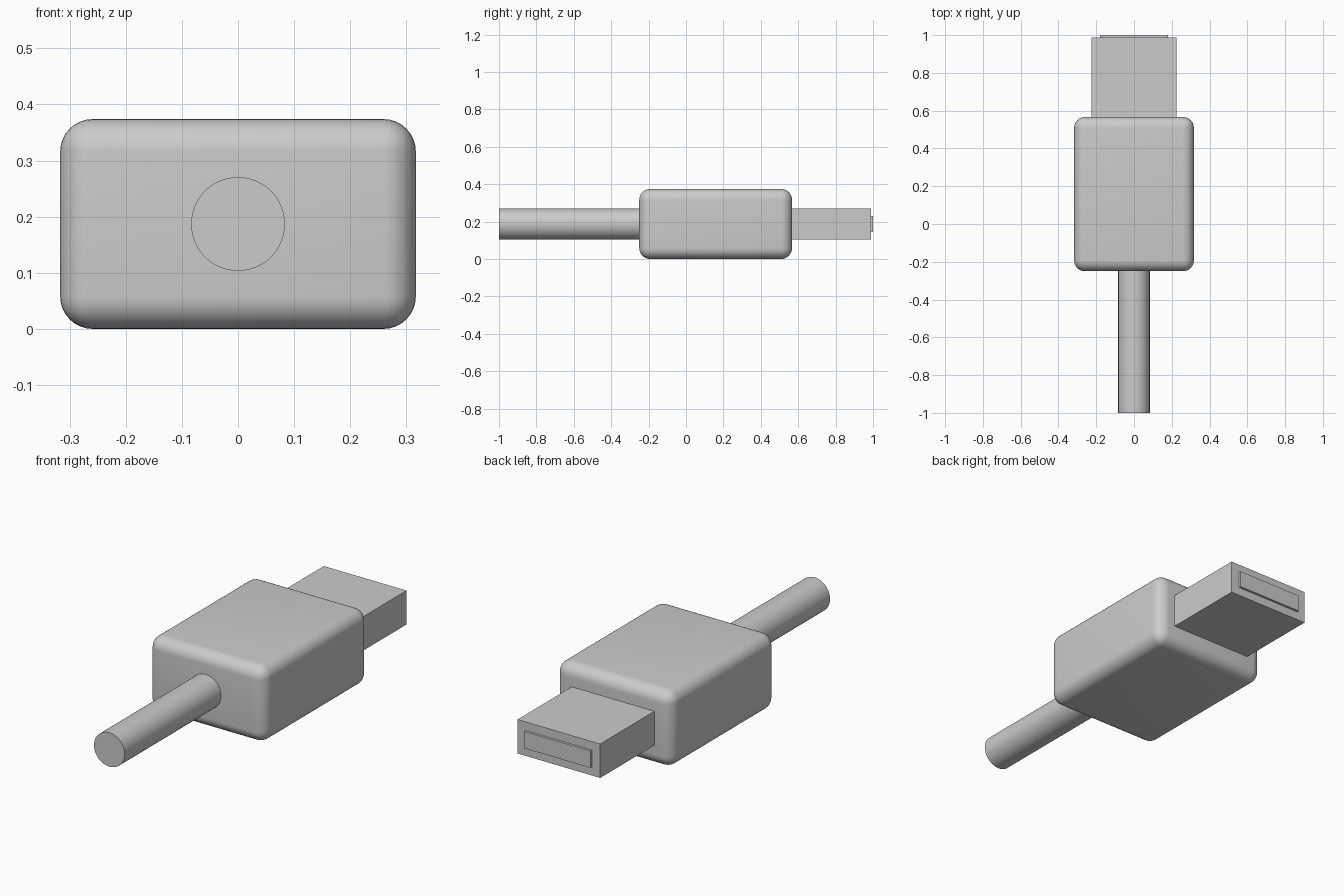
import bpy
import math

cube = bpy.data.objects.get("Cube")
if cube:
    bpy.data.objects.remove(cube, do_unlink=True)

MID_Z = 0.187

grey = bpy.data.materials.new("light grey")
grey.use_nodes = True
colour = (0.6, 0.6, 0.6, 1.0)
grey.diffuse_color = colour
grey.node_tree.nodes["Principled BSDF"].inputs["Base Color"].default_value = colour


def box(name, width, height, y0, y1):
    """Box centred on the plug axis, running from y0 to y1."""
    bpy.ops.mesh.primitive_cube_add(size=1, location=(0, (y0 + y1) / 2, MID_Z))
    obj = bpy.context.object
    obj.name = name
    obj.scale = (width, y1 - y0, height)
    bpy.ops.object.transform_apply(location=False, rotation=False, scale=True)
    obj.data.materials.append(grey)
    return obj


# Rounded grip
grip = box("grip", 0.634, 2 * MID_Z, -0.25, 0.567)
bevel = grip.modifiers.new("rounded edges", "BEVEL")
bevel.width = 0.058
bevel.segments = 8
bpy.ops.object.modifier_apply(modifier=bevel.name)
bpy.ops.object.shade_smooth_by_angle(angle=math.radians(30))

# Connector shell and the raised contact tongue on its end
box("connector_shell", 0.45, 0.167, 0.55, 0.988)
box("contact_tongue", 0.36, 0.083, 0.95, 1.0)

# Round cable
bpy.ops.mesh.primitive_cylinder_add(
    vertices=64, radius=0.0835, depth=0.77,
    location=(0, -0.615, MID_Z), rotation=(math.radians(90), 0, 0))
cable = bpy.context.object
cable.name = "cable"
cable.data.materials.append(grey)
bpy.ops.object.shade_smooth_by_angle(angle=math.radians(30))
